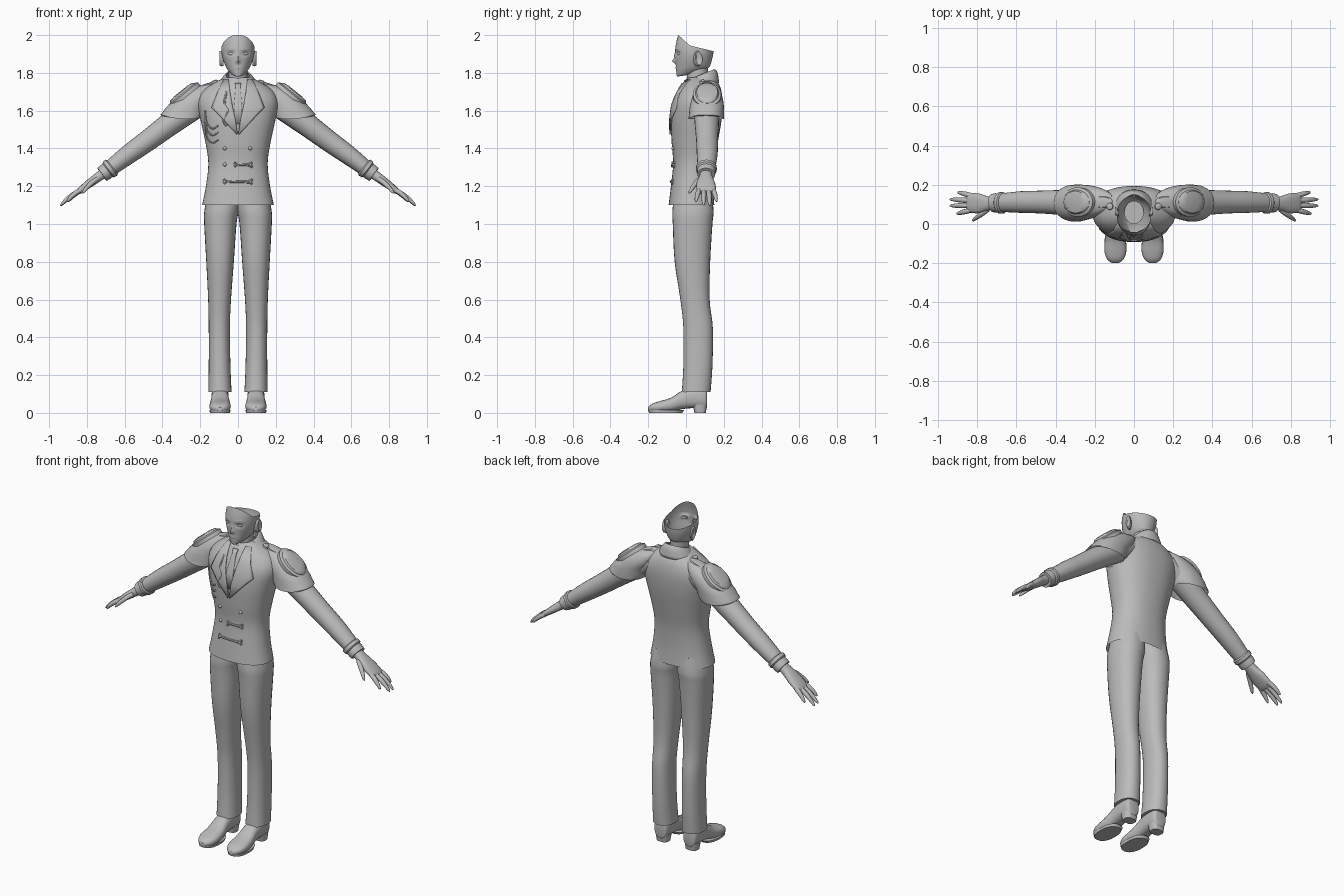
import bpy, bmesh, math
from mathutils import Vector
from mathutils.bvhtree import BVHTree

if "Cube" in bpy.data.objects:
    bpy.data.objects.remove(bpy.data.objects["Cube"])

GREY = bpy.data.materials.new("plain grey")
GREY.diffuse_color = (0.5, 0.5, 0.5, 1)
GREY.use_nodes = True
GREY.node_tree.nodes["Principled BSDF"].inputs["Base Color"].default_value = GREY.diffuse_color


def finish(name, bm, mirror=False, angle=40, thick=0):
    bmesh.ops.recalc_face_normals(bm, faces=bm.faces[:])
    me = bpy.data.meshes.new(name)
    bm.to_mesh(me)
    bm.free()
    me.materials.append(GREY)
    ob = bpy.data.objects.new(name, me)
    bpy.context.collection.objects.link(ob)
    bpy.ops.object.select_all(action='DESELECT')
    ob.select_set(True)
    bpy.context.view_layer.objects.active = ob
    bpy.ops.object.shade_smooth_by_angle(angle=math.radians(angle))
    if thick:
        m = ob.modifiers.new("thickness", 'SOLIDIFY')
        m.thickness, m.offset = thick, 0
    if mirror:
        ob.modifiers.new("mirror", 'MIRROR')
    return ob


def smooth_rows(rows, k):
    """Catmull-Rom interpolation of rows of numbers."""
    out = []
    for i in range(len(rows) - 1):
        p0, p1, p2 = rows[max(i - 1, 0)], rows[i], rows[i + 1]
        p3 = rows[min(i + 2, len(rows) - 1)]
        for j in range(k):
            t = j / k
            out.append([0.5 * (2 * b + (c - a) * t + (2 * a - 5 * b + 4 * c - d) * t * t
                               + (3 * b - a - 3 * c + d) * t ** 3)
                        for a, b, c, d in zip(p0, p1, p2, p3)])
    return out + [list(rows[-1])]


def loft(rows, n=24, k=3, power=1.0, caps=(True, True)):
    """Rows are centre xyz, first radius xyz, second radius xyz."""
    bm = bmesh.new()
    rings = []
    for r in smooth_rows(rows, k):
        c, a, b = Vector(r[:3]), Vector(r[3:6]), Vector(r[6:])
        ring = []
        for i in range(n):
            t = 2 * math.pi * i / n
            cs, sn = math.cos(t), math.sin(t)
            ring.append(bm.verts.new(c + a * math.copysign(abs(cs) ** power, cs)
                                     + b * math.copysign(abs(sn) ** power, sn)))
        rings.append(ring)
    for p, q in zip(rings, rings[1:]):
        for i in range(n):
            bm.faces.new((p[i], p[(i + 1) % n], q[(i + 1) % n], q[i]))
    if caps[0]:
        bm.faces.new(rings[0])
    if caps[1]:
        bm.faces.new(rings[-1])
    return bm


def level(z, x0, x1, yf, yb, tilt=0):
    """Horizontal oval row, tilt raises the back."""
    return ((x0 + x1) / 2, (yf + yb) / 2, z, (x1 - x0) / 2, 0, 0, 0, (yb - yf) / 2, tilt)


def tube(points):
    """Rows along a path of (x, y, z, width in y, thickness)."""
    rows = []
    for i, (x, y, z, w, h) in enumerate(points):
        p, q = points[max(i - 1, 0)], points[min(i + 1, len(points) - 1)]
        d = Vector((q[0] - p[0], q[1] - p[1], q[2] - p[2])).normalized()
        u = (Vector((0, 1, 0)) - d * d.y).normalized()
        rows.append((x, y, z, *(u * w), *(d.cross(u) * h)))
    return rows


# Jacket body
jacket = [(1.10, .19, -.092, .15), (1.2, .17, -.08, .145), (1.32, .157, -.068, .15),
          (1.43, .172, -.076, .168), (1.55, .198, -.08, .188), (1.64, .213, -.068, .194),
          (1.70, .19, -.042, .188), (1.745, .13, -.015, .172), (1.775, .07, .008, .14)]
bm = loft([level(z, -w, w, f, b) for z, w, f, b in jacket], 48, 4, .88, (False, True))
torso = BVHTree.FromBMesh(bm)
finish("jacket_body", bm)


def front(x, z, lift=.004):
    hit = torso.ray_cast(Vector((x, -1, z)), Vector((0, 1, 0)))[0]
    return Vector((x, (hit.y if hit else .02) - lift, z))


# Trousers
bm = loft([level(*r) for r in [
    (1.16, -.01, .160, -.06, .135), (1.07, -.004, .178, -.072, .146), (1.0, .008, .179, -.07, .14),
    (.8, .022, .168, -.06, .128), (.6, .037, .158, -.03, .125), (.45, .043, .155, -.014, .142),
    (.25, .04, .155, -.014, .14), (.11, .034, .157, -.022, .13)]], 28, 4, .9)
finish("trouser_legs", bm, True)

# Shoes: sections from heel to toe as (y, bottom, top, half width)
shoe = [(.112, .03, .12, .028), (.10, .02, .14, .042), (.04, .025, .14, .046), (-.02, .02, .118, .046),
        (-.08, .006, .08, .054), (-.14, .004, .062, .056), (-.18, .006, .048, .042), (-.2, .012, .03, .016)]
bm = loft([(.095, y, (b + t) / 2, w, 0, 0, 0, 0, (t - b) / 2) for y, b, t, w in shoe], 20, 3, .8)
finish("shoes", bm, True)
bm = loft([level(0, .06, .132, .045, .105), level(.045, .054, .137, .035, .112)], 20, 1, .7)
finish("shoe_heels", bm, True)
bm = loft([level(0, .042, .149, -.196, -.02), level(.014, .04, .151, -.2, -.01)], 24, 1, .85)
finish("shoe_soles", bm, True)

# Sleeves and cuffs
finish("sleeves", loft(tube([(.13, .11, 1.68, .06, .06), (.25, .11, 1.61, .068, .068),
                             (.36, .11, 1.53, .064, .062), (.48, .112, 1.44, .058, .056),
                             (.58, .112, 1.368, .055, .051), (.70, .108, 1.277, .045, .04)]), 24, 4), True)
finish("cuffs", loft(tube([(.665, .108, 1.303, .049, .046), (.67, .108, 1.299, .055, .052),
                           (.685, .108, 1.288, .055, .051), (.69, .108, 1.284, .048, .044),
                           (.705, .108, 1.273, .049, .044), (.72, .107, 1.262, .047, .042)]), 24, 1), True)

# Hands
finish("palms", loft(tube([(.70, .107, 1.277, .028, .026), (.745, .105, 1.245, .036, .025),
                           (.79, .105, 1.212, .05, .022), (.835, .108, 1.178, .05, .017),
                           (.85, .108, 1.167, .042, .011)]), 18, 3, .85), True)
fingers = [(.835, .07, 1.178, .905, .052, 1.118), (.84, .095, 1.175, .94, .093, 1.098),
           (.84, .12, 1.174, .94, .126, 1.096), (.83, .145, 1.178, .90, .162, 1.118),
           (.745, .075, 1.238, .825, .016, 1.162)]
for name, (x, y, z, X, Y, Z) in zip(("index", "middle", "ring", "little", "thumb"), fingers):
    pts = [(x + (X - x) * t, y + (Y - y) * t, z + (Z - z) * t + .008 * math.sin(t * math.pi), r, r)
           for t, r in ((0, .013), (.35, .0135), (.7, .011), (.93, .007), (1, .002))]
    finish(name + "_fingers", loft(tube(pts), 10, 2), True)

# Shoulder capes with raised pads, straps and buttons
bm = loft([level(1.575, .19, .405, .012, .2), level(1.585, .18, .408, .014, .201),
           level(1.63, .155, .368, .022, .2), level(1.675, .12, .322, .034, .192),
           level(1.715, .1, .258, .055, .172), level(1.742, .085, .165, .085, .14)], 36, 3, .9, (False, True))
for v in bm.verts:  # hem dips at the middle of front and back
    if v.co.z < 1.6:
        v.co.z -= .02 * max(0, math.cos((v.co.x - .27) * 11))
finish("shoulder_capes", bm, True)


def pad(name, c, rx, ry, h, tilt):
    d, n = Vector((math.cos(tilt), 0, -math.sin(tilt))), Vector((math.sin(tilt), 0, math.cos(tilt)))
    rows = [(*(Vector(c) + n * h * o), *(d * rx * s), 0, ry * s, 0)
            for o, s in ((-1.5, 1), (.2, 1), (.7, .9), (1, .55))]
    return finish(name, loft(rows, 24, 1), True)


pad("epaulette_pads", (.292, .112, 1.69), .085, .062, .018, .68)
pad("epaulette_rims", (.288, .112, 1.685), .1, .075, .012, .68)
pad("shoulder_straps", (.165, .112, 1.732), .06, .03, .012, .3)
pad("shoulder_buttons", (.122, .09, 1.75), .018, .018, .012, .3)

# Neck and collars
finish("neck", loft([level(1.70, -.06, .06, -.005, .13), level(1.76, -.05, .05, .005, .115),
                     level(1.85, -.05, .05, .0, .118)], 24, 3))
finish("shirt_collar", loft([level(1.73, -.062, .062, -.012, .13, .01), level(1.775, -.055, .055, -.006, .125, .014)],
                            28, 2, 1, (False, False)), thick=.006)
finish("jacket_collar", loft([level(1.735, -.105, .105, -.012, .172, .012), level(1.77, -.08, .08, -.0, .163, .03),
                              level(1.787, -.062, .062, .004, .15, .03)], 32, 3, 1, (False, False)), thick=.008)


def panel(name, rows, lift, mirror=False, m=6):
    """Cloth strip laid on the chest, rows are (z inner, x inner, z outer, x outer)."""
    bm = bmesh.new()
    grid = [[bm.verts.new(front(x0 + (x1 - x0) * j / m, z0 + (z1 - z0) * j / m, lift)) for j in range(m + 1)]
            for z0, x0, z1, x1 in rows]
    for p, q in zip(grid, grid[1:]):
        for j in range(m):
            bm.faces.new((p[j], p[j + 1], q[j + 1], q[j]))
    finish(name, bm, mirror, thick=.008)


panel("lapels", [(1.765, .05, 1.765, .075), (1.70, .042, 1.69, .11), (1.63, .03, 1.615, .14),
                 (1.56, .015, 1.56, .085), (1.48, .002, 1.475, .006)], .006, True)
panel("necktie", [(z, -w, z, w) for z, w in ((1.745, .016), (1.72, .012), (1.62, .022), (1.53, .016))], .004)


# Cords, frog fastenings and buttons on the chest
def cord(name, pts, r=.004):
    rows = []
    P = [front(x, z) for x, z in smooth_rows(pts, 5)]
    for i, p in enumerate(P):
        d = (P[min(i + 1, len(P) - 1)] - P[max(i - 1, 0)]).normalized()
        u = d.cross(Vector((0, 1, 0))).normalized()
        rows.append((*p, *(u * r), *(d.cross(u) * r)))
    finish(name, loft(rows, 8, 1))


for i, drop in enumerate((.0, .035, .075)):
    cord("chest_cord_%d" % i, [(-.175, 1.6 - drop * .5), (-.165, 1.535 - drop), (-.135, 1.505 - drop),
                               (-.105, 1.52 - drop)])
cord("pendant_chain", [(-.06, 1.7), (-.07, 1.64), (-.05, 1.6), (-.075, 1.55), (-.06, 1.52)], .007)
for z, x0 in ((1.315, -.02), (1.225, -.075)):
    cord("frog_bar_%d" % (z * 100), [(x0, z + .012), (x0 + .02, z), (.055, z), (.075, z + .012)], .006)
    cord("frog_loop_%d" % (z * 100), [(x0, z - .012), (x0 + .02, z), (.055, z - .004), (.075, z - .014)], .006)
for z in (1.4, 1.315, 1.225):
    for x in (-.07, .065):
        bm = bmesh.new()
        bmesh.ops.create_uvsphere(bm, u_segments=12, v_segments=8, radius=.01)
        bmesh.ops.translate(bm, verts=bm.verts[:], vec=front(x, z, 0))
        finish("jacket_button", bm)

# Head, open at the crown along a raised front edge
bm = loft([level(1.785, -.016, .016, -.042, .01, .004), level(1.797, -.036, .036, -.049, .085, .012),
           level(1.822, -.058, .058, -.052, .122, .008), level(1.85, -.072, .072, -.054, .132),
           level(1.88, -.082, .082, -.056, .14), level(1.91, -.087, .087, -.057, .145),
           level(1.95, -.086, .086, -.054, .147), level(2.0, -.076, .076, -.042, .142),
           level(2.02, -.07, .07, -.036, .138)], 64, 5, .95, (True, False))


def bump(v, x, z, sx, sz, amount):
    v.co.y -= amount * math.exp(-((abs(v.co.x) - x) / sx) ** 2 - ((v.co.z - z) / sz) ** 2)


for v in bm.verts:
    if v.co.y < 0:
        bump(v, 0, 1.862, .008, .011, .017)    # nose tip
        bump(v, 0, 1.885, .008, .02, .007)     # nose bridge
        bump(v, .038, 1.903, .018, .011, -.01)  # eye sockets
        bump(v, .038, 1.925, .025, .006, .003)  # brows
        bump(v, 0, 1.828, .016, .004, .004)    # lips
for co, no in (((0, -.04, 2.0), (0, .055, .06)), ((0, .02, 1.945), (0, .03, .125))):
    bmesh.ops.bisect_plane(bm, geom=bm.verts[:] + bm.edges[:] + bm.faces[:], plane_co=co, plane_no=no)
gone = []
for f in bm.faces:
    c = f.calc_center_median()
    if c.z > max(2.0 - (c.y + .04) * .917, 1.945 - (c.y - .02) * .24) or c.z > 2.0:
        gone.append(f)
bmesh.ops.delete(bm, geom=gone, context='FACES')
finish("head", bm, angle=60)

# Ears and eyes
finish("ears", loft([(.076, .055, 1.87, 0, .016, 0, 0, 0, .034), (.088, .062, 1.875, 0, .02, .004, 0, -.006, .04),
                     (.098, .068, 1.878, 0, .018, .004, 0, -.006, .036),
                     (.093, .066, 1.878, 0, .01, 0, 0, -.004, .022)], 18, 2), True)
finish("eyes", loft([(.038, -.03, 1.902, .018, .006, 0, 0, 0, .009), (.038, -.041, 1.902, .016, .006, 0, 0, 0, .008),
                     (.038, -.044, 1.902, .006, .002, 0, 0, 0, .003)], 16, 2), True)
